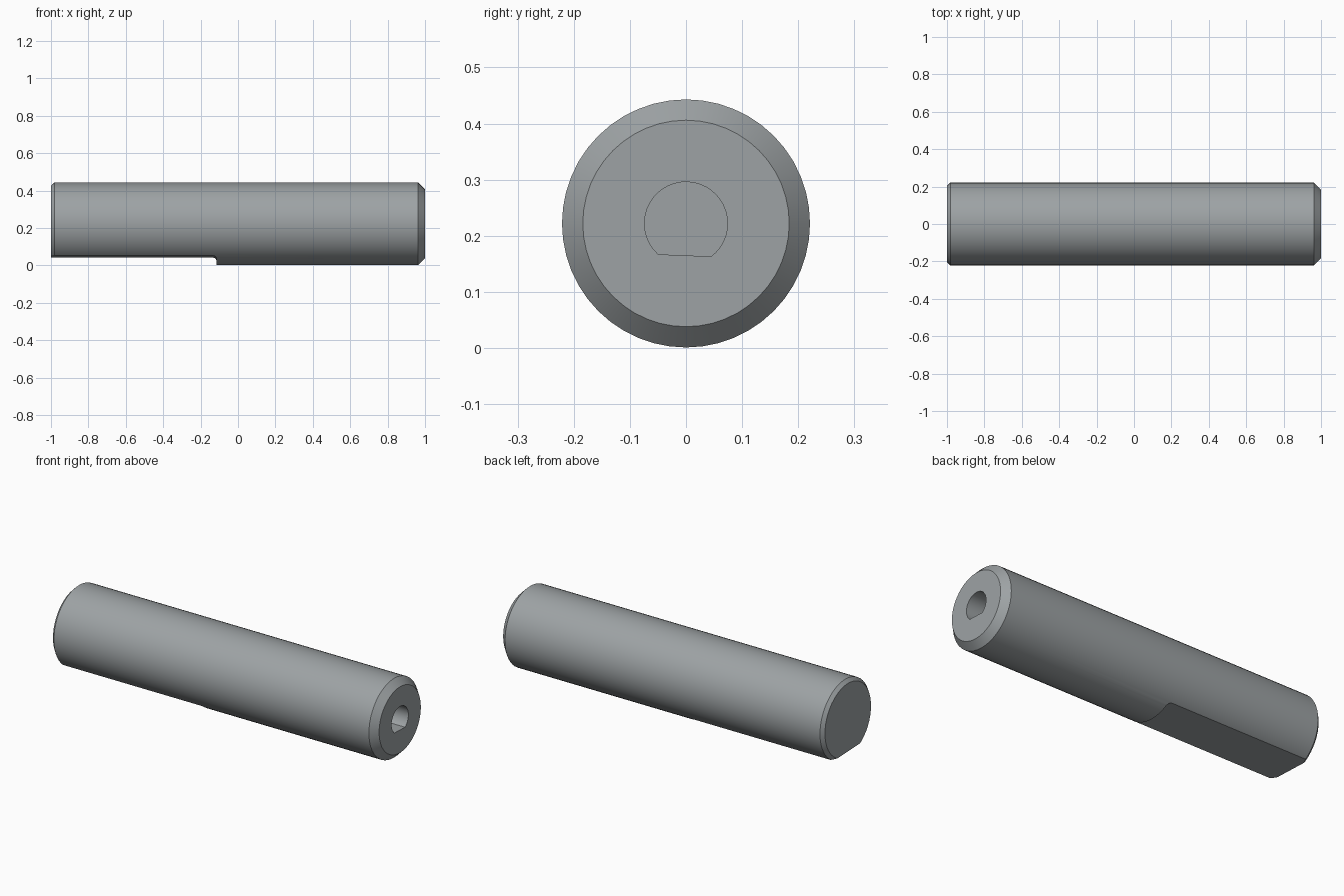
import bpy, bmesh, math

if "Cube" in bpy.data.objects:
    bpy.data.objects.remove(bpy.data.objects["Cube"])

R, CZ, SIDES = 0.221, 0.222, 48
TILT = -0.04  # the flats are rolled slightly about the shaft axis

steel = bpy.data.materials.new("steel_grey")
steel.diffuse_color = (0.34, 0.365, 0.375, 1)
steel.use_nodes = True
steel.node_tree.nodes["Principled BSDF"].inputs["Base Color"].default_value = steel.diffuse_color


def make_object(name, bm):
    bmesh.ops.recalc_face_normals(bm, faces=bm.faces)
    mesh = bpy.data.meshes.new(name)
    bm.to_mesh(mesh)
    bm.free()
    mesh.materials.append(steel)
    obj = bpy.data.objects.new(name, mesh)
    bpy.context.collection.objects.link(obj)
    obj.location.z = CZ
    return obj


def lofted(name, rings):
    """Solid from a list of equal-length closed rings of points."""
    bm = bmesh.new()
    loops = [[bm.verts.new(p) for p in ring] for ring in rings]
    n = len(loops[0])
    for a, b in zip(loops, loops[1:]):
        for i in range(n):
            j = (i + 1) % n
            bm.faces.new((a[i], a[j], b[j], b[i]))
    bm.faces.new(loops[0])
    bm.faces.new(loops[-1])
    return make_object(name, bm)


def circle(x, r):
    return [(x, r * math.cos(2 * math.pi * i / SIDES), r * math.sin(2 * math.pi * i / SIDES))
            for i in range(SIDES)]


# Shaft with a small chamfer at the left and a wide one at the right
shaft = lofted("shaft", [circle(-1, R - 0.018), circle(-0.982, R),
                         circle(0.963, R), circle(1, R - 0.037)])

# Cutter for the long flat: side profile with a rounded inner corner
depth, end, fillet = -0.176, -0.115, 0.018
profile = [(-1.1, -0.4), (end, -0.4)]
for i in range(7):
    a = math.pi / 2 * i / 6
    profile.append((end - fillet + fillet * math.cos(a), depth - fillet + fillet * math.sin(a)))
profile.append((-1.1, depth))
flat_cutter = lofted("flat_cutter", [[(x, y, z) for x, z in profile] for y in (-0.4, 0.4)])

# Cutter for the D-shaped socket in the right end
hole_r, a0 = 0.074, -math.asin(0.057 / 0.074)
arc = [a0 + (math.pi - 2 * a0) * i / 32 for i in range(33)]
socket_cutter = lofted("socket_cutter", [[(x, hole_r * math.cos(a), hole_r * math.sin(a)) for a in arc]
                                         for x in (0.65, 1.1)])

# Cut the shaft and remove the cutters
bpy.context.view_layer.objects.active = shaft
shaft.select_set(True)
for cutter in (flat_cutter, socket_cutter):
    cutter.rotation_euler.x = TILT
    cutter.hide_render = True
    mod = shaft.modifiers.new("cut", 'BOOLEAN')
    mod.operation, mod.solver, mod.object = 'DIFFERENCE', 'EXACT', cutter
    bpy.context.view_layer.update()
    bpy.ops.object.modifier_apply(modifier=mod.name)
    bpy.data.objects.remove(cutter)

bpy.ops.object.shade_smooth_by_angle(angle=math.radians(25))
